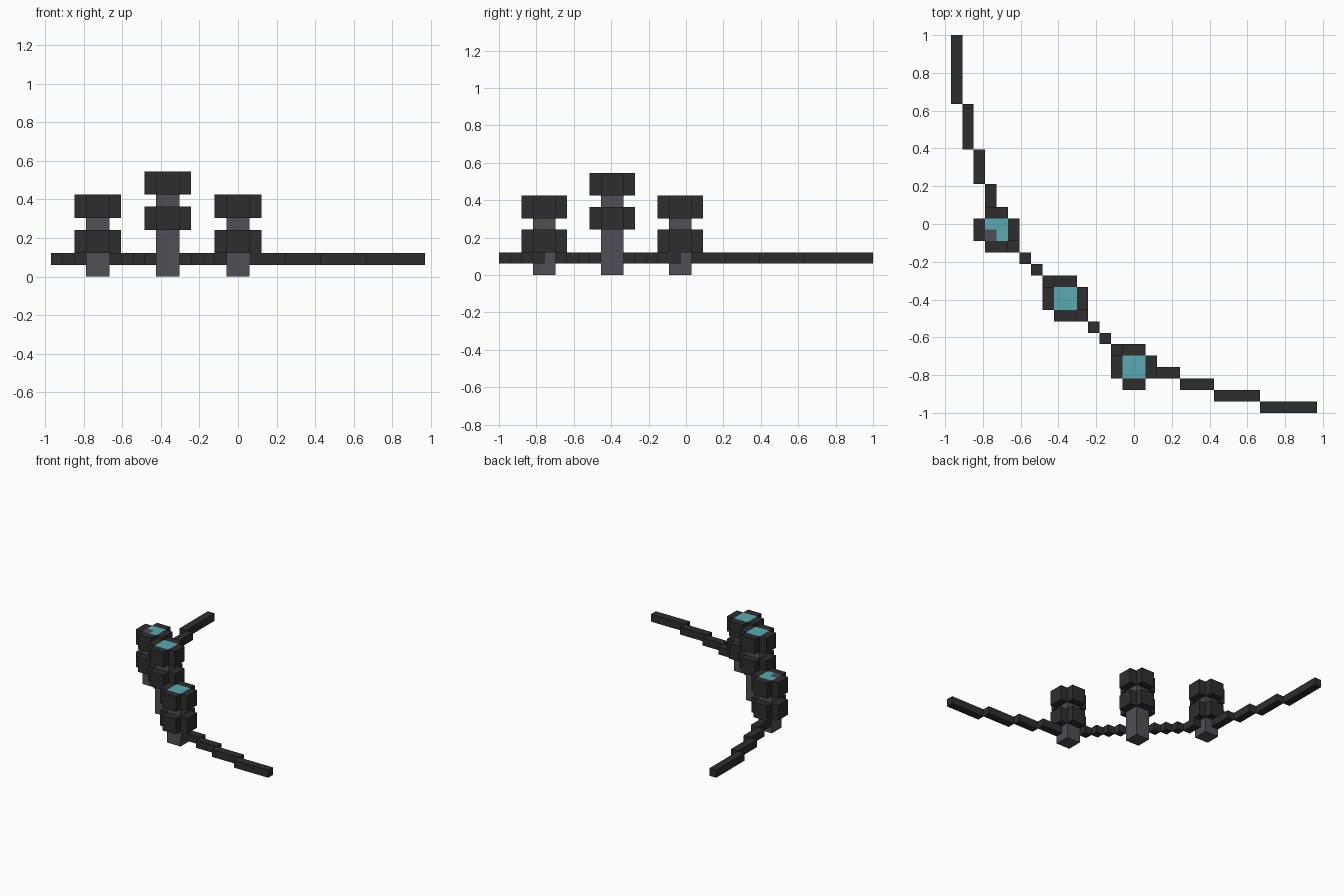
import bpy, bmesh
from mathutils import Vector, Matrix

cube = bpy.data.objects.get("Cube")
if cube:
    bpy.data.objects.remove(cube, do_unlink=True)

U = 2 / 33                           # edge of one block
ORIGIN = Vector((-16, -16.5, 0))     # grid corner, in blocks


def material(name, rgb):
    m = bpy.data.materials.new(name)
    m.use_nodes = True
    m.diffuse_color = (*rgb, 1)
    bsdf = m.node_tree.nodes["Principled BSDF"]
    bsdf.inputs["Base Color"].default_value = (*rgb, 1)
    bsdf.inputs["Roughness"].default_value = 0.9
    return m


DARK = material("charcoal", (0.027, 0.027, 0.027))
GREY = material("stone grey", (0.08, 0.078, 0.088))
TEAL = material("teal", (0.098, 0.40, 0.44))


def blocks(name, mat, boxes):
    """One object from boxes given as (corner, size) in blocks."""
    bm = bmesh.new()
    for corner, size in boxes:
        size = Vector(size)
        centre = (ORIGIN + Vector(corner) + size / 2) * U
        bmesh.ops.create_cube(bm, size=1, matrix=Matrix.Translation(centre)
                              @ Matrix.Diagonal((*(size * U), 1)))
    mesh = bpy.data.meshes.new(name)
    bm.to_mesh(mesh)
    bm.free()
    mesh.materials.append(mat)
    obj = bpy.data.objects.new(name, mesh)
    bpy.context.collection.objects.link(obj)


def collar(i, j, z):
    """Four slabs around a post whose corner is (i, j)."""
    return [((i - 1, j, z), (1, 2, 2)), ((i + 2, j, z), (1, 2, 2)),
            ((i, j - 1, z), (2, 1, 2)), ((i, j + 2, z), (2, 1, 2))]


def tower(side, i, j, height, chipped=False):
    top = height - 1
    post = [((i, j, 0), (2, 2, top))]
    cap = [((i, j, top), (2, 2, 1))]
    if chipped:                      # one corner of the cap is stone
        post.append(((i, j, top), (1, 1, 1)))
        cap = [((i + 1, j, top), (1, 1, 1)), ((i, j + 1, top), (2, 1, 1))]
    blocks(side + "_post", GREY, post)
    blocks(side + "_cap", TEAL, cap)
    blocks(side + "_upper_collar", DARK, collar(i, j, height - 2))
    blocks(side + "_lower_collar", DARK, collar(i, j, height - 5))


tower("right", 3, 15, 7, chipped=True)
tower("middle", 9, 9, 9)
tower("left", 15, 3, 7)

# stepped rail running through the towers
back_arm = [(0, 27, 6), (1, 23, 4), (2, 20, 3), (3, 17, 3)]
blocks("back_rail", DARK, [((i, j, 1), (1, n, 1)) for i, j, n in back_arm])

front_arm = [(17, 3, 3), (20, 2, 3), (23, 1, 4), (27, 0, 5)]
blocks("front_rail", DARK, [((i, j, 1), (n, 1, 1)) for i, j, n in front_arm])

for name, start in (("right_link", 5), ("left_link", 11)):
    blocks(name, DARK, [((i, 19 - i, 1), (1, 1, 1))
                        for i in range(start, start + 4)])
blocks("link_joint", DARK, [((5, 15, 1), (1, 1, 1))])
